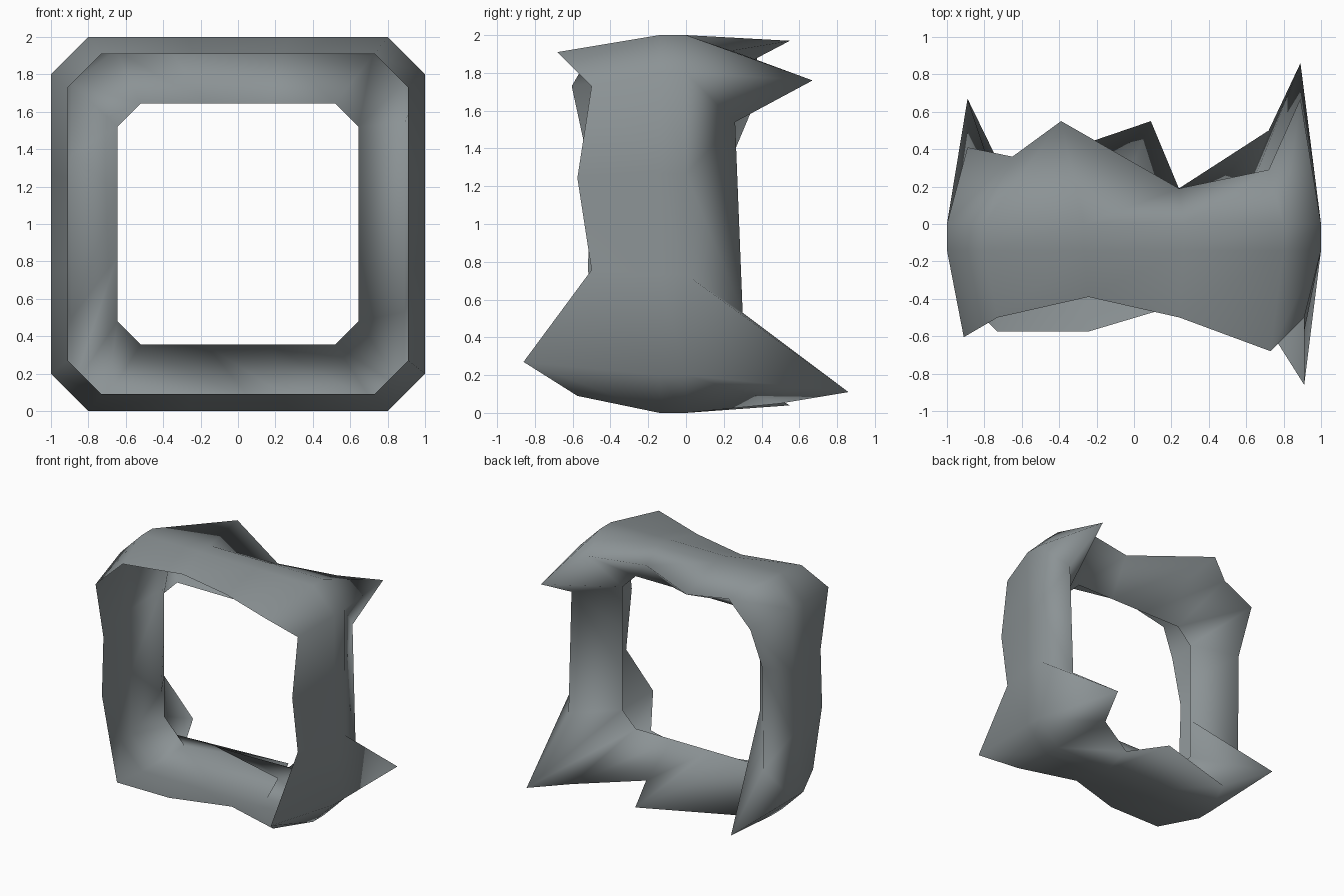
import bpy
import bmesh

if "Cube" in bpy.data.objects:
    bpy.data.objects.remove(bpy.data.objects["Cube"])

# Clockwise (seen from the front) loop of 16 points: four per side of a chamfered square
def square_loop(half, corner, depths):
    third = corner / 3
    steps = [-corner, -third, third, corner]
    flat = ([(s, half) for s in steps] + [(half, -s) for s in steps] +
            [(-s, -half) for s in steps] + [(-half, s) for s in steps])
    return [(x, y, z + 1.0) for (x, z), y in zip(flat, depths)]


# Uneven depth of the front rim: top, right, bottom, left
front_depth = [-.50, -.39, -.50, -.68, -.50, -.575, -.50, -.86,
               -.575, -.43, -.575, -.575, -.40, -.52, -.50, -.605]

# Jagged back rim: top, right, bottom, left
back_rim = [(-.65, .36, 1.93), (-.39, .55, 1.97), (.24, .19, 1.91), (.72, .29, 1.90),
            (.89, .67, 1.76), (.89, .26, 1.54), (.89, .30, .53), (.89, .86, .11),
            (.72, .50, .05), (.24, .19, .09), (.09, .55, .04), (-.70, .28, .08),
            (-.89, .67, .11), (-.89, .24, .50), (-.89, .25, 1.37), (-.89, .41, 1.75)]

loops = [
    square_loop(.91, .73, front_depth),     # open front rim
    square_loop(1.0, .80, [-.14] * 16),     # outer band, front
    square_loop(1.0, .80, [0.0] * 16),      # outer band, back
    back_rim,
    square_loop(.645, .52, [-.07] * 16),    # inner opening
]

# Bridge the loops into one open shell
bm = bmesh.new()
rings = [[bm.verts.new(p) for p in loop] for loop in loops]
for a, b in zip(rings, rings[1:]):
    for i in range(16):
        j = (i + 1) % 16
        f = bm.faces.new((a[i], a[j], b[j], b[i]))
        f.smooth = True
mesh = bpy.data.meshes.new("rocky_frame")
bm.to_mesh(mesh)
bm.free()

stone = bpy.data.materials.new("grey stone")
stone.diffuse_color = (.26, .29, .30, 1)
stone.use_nodes = True
stone.node_tree.nodes["Principled BSDF"].inputs["Base Color"].default_value = stone.diffuse_color
mesh.materials.append(stone)
frame = bpy.data.objects.new("rocky_frame", mesh)
bpy.context.collection.objects.link(frame)
